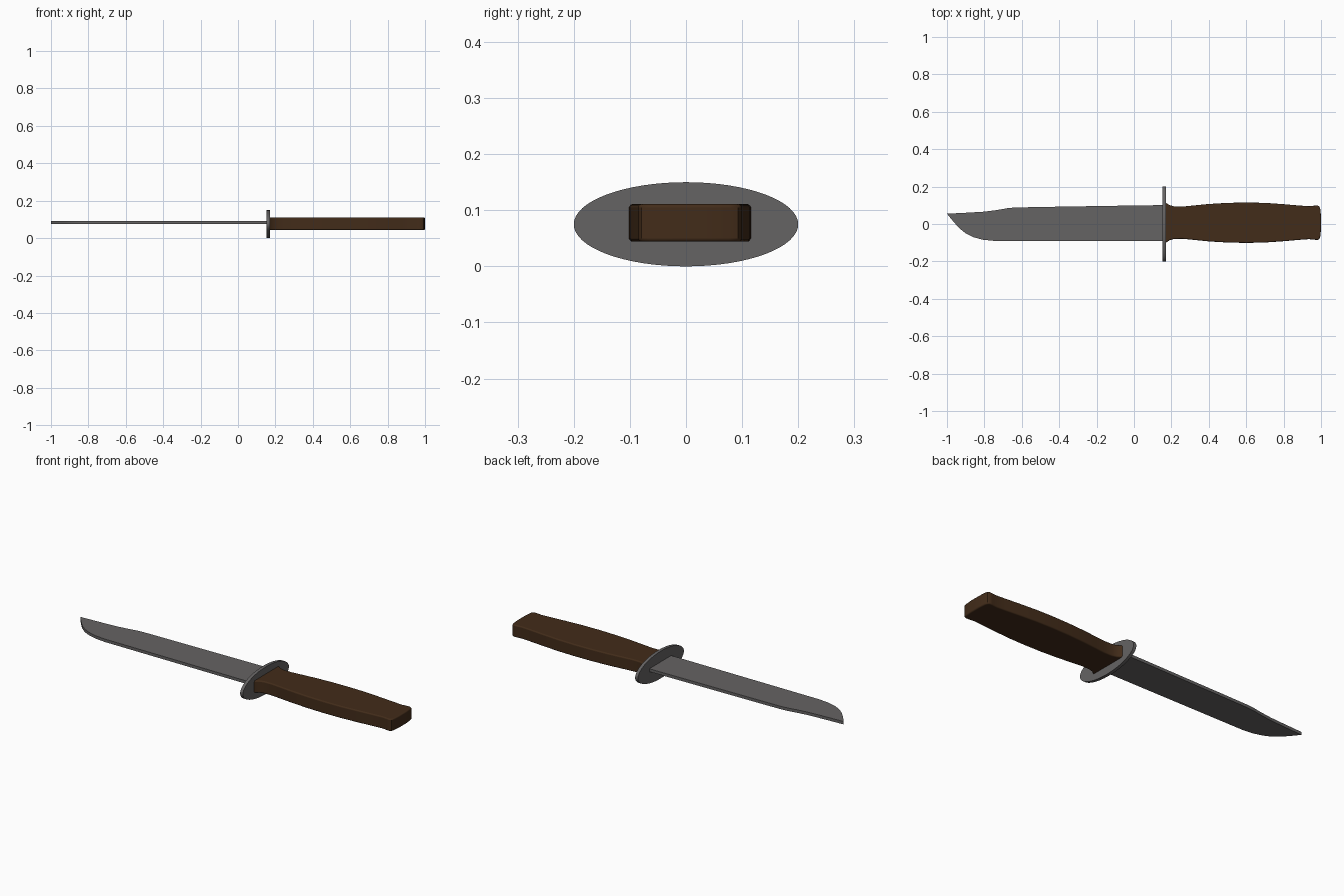
import bpy, bmesh, math

if "Cube" in bpy.data.objects:
    bpy.data.objects.remove(bpy.data.objects["Cube"])


def material(name, color):
    m = bpy.data.materials.new(name)
    m.diffuse_color = (*color, 1)
    m.use_nodes = True
    m.node_tree.nodes["Principled BSDF"].inputs["Base Color"].default_value = m.diffuse_color
    return m


def plate(name, outline, to3d, depth, mat, bevel=0):
    # Extrude a closed outline along depth, optionally rounding its rims
    bm = bmesh.new()
    face = bm.faces.new([bm.verts.new(to3d(a, b)) for a, b in outline])
    ext = bmesh.ops.extrude_face_region(bm, geom=[face])
    verts = [v for v in ext["geom"] if isinstance(v, bmesh.types.BMVert)]
    bmesh.ops.translate(bm, verts=verts, vec=depth)
    bmesh.ops.recalc_face_normals(bm, faces=bm.faces[:])
    mesh = bpy.data.meshes.new(name)
    bm.to_mesh(mesh)
    bm.free()
    ob = bpy.data.objects.new(name, mesh)
    bpy.context.collection.objects.link(ob)
    mesh.materials.append(mat)
    if bevel:
        mod = ob.modifiers.new("rounded_rims", 'BEVEL')
        mod.width = bevel
        mod.segments = 3
        mod.limit_method = 'ANGLE'
        mod.angle_limit = math.radians(60)
    bpy.ops.object.select_all(action='DESELECT')
    ob.select_set(True)
    bpy.context.view_layer.objects.active = ob
    bpy.ops.object.shade_smooth_by_angle(angle=math.radians(35))
    return ob


steel = material("steel", (0.13, 0.125, 0.125))
wood = material("wood", (0.055, 0.025, 0.01))

# Blade: clipped spine and curved belly
spine = [(-1, 0.055), (-0.9, 0.06), (-0.8, 0.066), (-0.73, 0.075),
         (-0.68, 0.084), (-0.64, 0.088), (-0.5, 0.091), (0, 0.099), (0.165, 0.101)]
belly = [(0.165, -0.09), (-0.75, -0.09), (-0.81, -0.084), (-0.86, -0.07),
         (-0.9, -0.05), (-0.935, -0.022), (-0.965, 0.012)]
plate("blade", spine + belly, lambda a, b: (a, b, 0.075), (0, 0, 0.016), steel)

# Oval guard
oval = [(0.2 * math.cos(t), 0.075 + 0.075 * math.sin(t))
        for t in (2 * math.pi * i / 64 for i in range(64))]
plate("guard", oval, lambda a, b: (0.153, a, b), (0.017, 0, 0), steel)

# Handle: swelling grip with flared ends, slightly off centre in y
half_width = [(0.165, 0.113), (0.175, 0.104), (0.19, 0.094), (0.215, 0.087),
              (0.26, 0.086), (0.32, 0.092), (0.4, 0.1), (0.5, 0.106),
              (0.6, 0.108), (0.7, 0.106), (0.8, 0.099), (0.88, 0.092),
              (0.935, 0.088), (0.965, 0.091), (0.982, 0.092), (0.992, 0.086),
              (0.997, 0.07), (1.0, 0.03)]
grip = [(x, 0.007 + w) for x, w in half_width]
grip += [(x, 0.007 - w) for x, w in reversed(half_width)]
plate("handle", grip, lambda a, b: (a, b, 0.044), (0, 0, 0.067), wood, 0.006)
